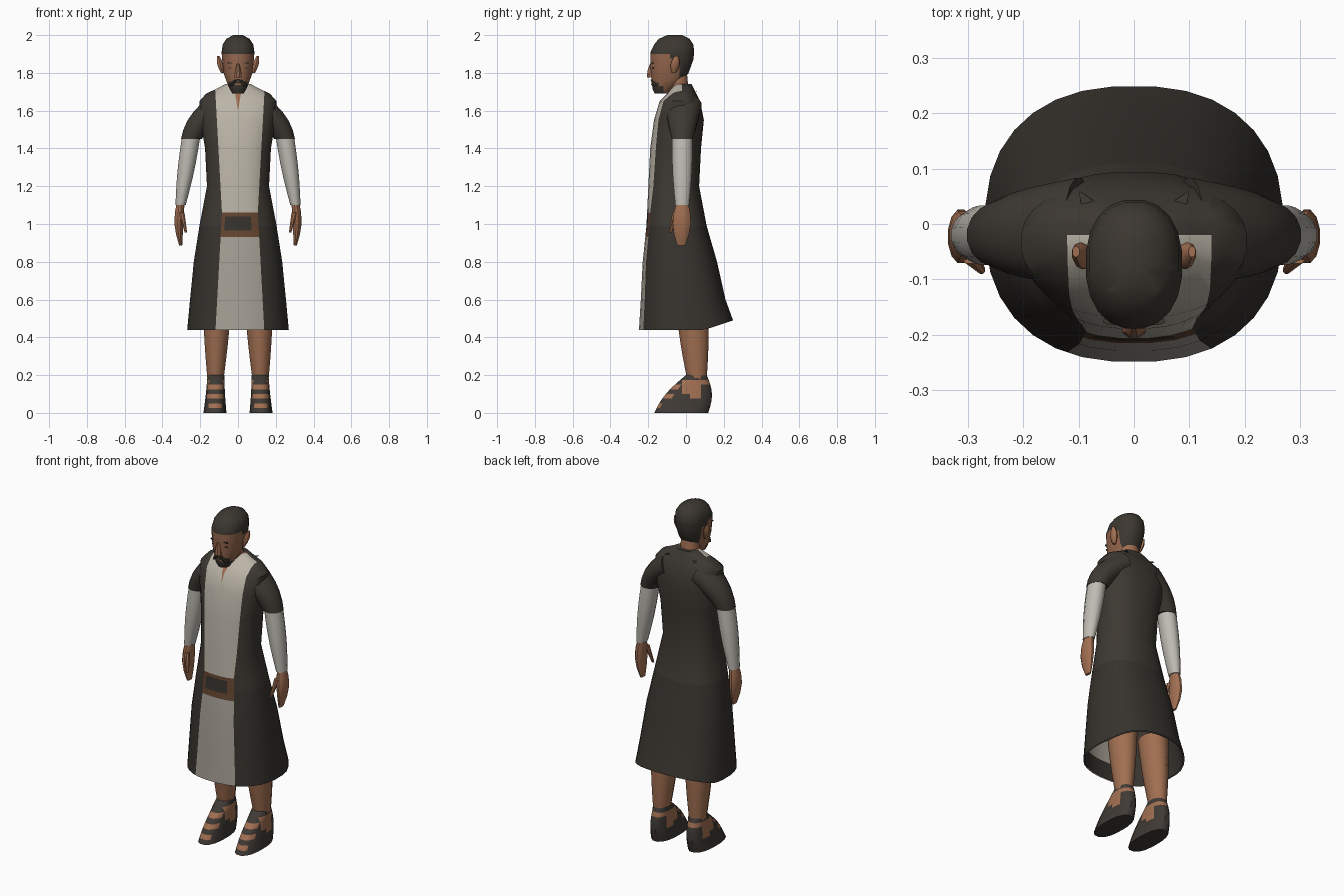
import bpy, bmesh, math
from mathutils import Vector

default_cube = bpy.data.objects.get("Cube")
if default_cube:
    bpy.data.objects.remove(default_cube, do_unlink=True)

COLOURS = {
    "coat": (.047, .04, .032), "skirt": (.038, .033, .027),
    "cream": (.5, .46, .39), "shaded cream": (.38, .35, .3),
    "sleeve": (.52, .5, .45), "skin": (.36, .16, .083),
    "face skin": (.3, .135, .075), "hair": (.045, .038, .03),
    "belt": (.13, .06, .03), "sandal": (.05, .042, .036),
}
materials = {}
for label, colour in COLOURS.items():
    material = bpy.data.materials.new(label)
    material.use_nodes = True
    material.diffuse_color = (*colour, 1)
    shader = material.node_tree.nodes["Principled BSDF"]
    shader.inputs["Base Color"].default_value = material.diffuse_color
    shader.inputs["Roughness"].default_value = .9
    materials[label] = material

ACROSS, BACK, UP = Vector((1, 0, 0)), Vector((0, 1, 0)), Vector((0, 0, 1))


def everywhere(centre):
    return True


def level_cut(height, where=everywhere):
    return UP * height, UP, where


def depth_cut(depth, where=everywhere):
    return BACK * depth, BACK, where


def hoop(height, half_width, front, back):
    """Horizontal cross-section given by its front and back depth."""
    centre = UP * height + BACK * (front + back) / 2
    return centre, (half_width, (back - front) / 2), 0


def loft(name, hoops, paint, cuts=(), sides=12, power=2, closed=True, hem=None, inward=False):
    """Skin the cross-sections, cut along planes, then paint faces by rule."""
    bm = bmesh.new()
    loops = []
    for centre, (width, depth), tilt in hoops:
        direction = ACROSS * math.cos(tilt) + UP * math.sin(tilt)
        loop = []
        for index in range(sides):
            angle = math.tau * (index + .5) / sides
            cosine, sine = math.cos(angle), math.sin(angle)
            across = math.copysign(abs(cosine) ** (2 / power), cosine) * width
            back = math.copysign(abs(sine) ** (2 / power), sine) * depth
            loop.append(bm.verts.new(centre + direction * across + BACK * back))
        loops.append(loop)
    for lower, upper in zip(loops, loops[1:]):
        for index in range(sides):
            following = (index + 1) % sides
            bm.faces.new((lower[index], lower[following], upper[following], upper[index]))
    bm.faces.new(loops[-1])
    if closed:
        bm.faces.new(reversed(loops[0]))
    if hem:
        for vert in loops[0]:
            vert.co.z += hem(vert.co)
    bmesh.ops.recalc_face_normals(bm, faces=bm.faces)
    if inward:
        bmesh.ops.reverse_faces(bm, faces=bm.faces)
    for point, normal, where in cuts:
        faces = [face for face in bm.faces if where(face.calc_center_median())]
        geometry = set(faces)
        for face in faces:
            geometry.update(face.verts)
            geometry.update(face.edges)
        bmesh.ops.bisect_plane(bm, geom=list(geometry), plane_co=point, plane_no=normal, dist=.0001)
    mesh = bpy.data.meshes.new(name)
    slots = []
    for face in bm.faces:
        label = paint if isinstance(paint, str) else paint(face.calc_center_median())
        if label not in slots:
            slots.append(label)
            mesh.materials.append(materials[label])
        face.material_index = slots.index(label)
    bm.to_mesh(mesh)
    bm.free()
    part = bpy.data.objects.new(name, mesh)
    bpy.context.collection.objects.link(part)
    bpy.ops.object.select_all(action="DESELECT")
    part.select_set(True)
    bpy.context.view_layer.objects.active = part
    bpy.ops.object.shade_smooth_by_angle(angle=math.radians(40))


def limb(name, paint, start, end, start_size, end_size, bulge=(0, 0), bow=0, tilt=0,
         steps=4, **options):
    """Tapered tube that may swell, bow sideways and start tilted."""
    hoops = []
    for step in range(steps + 1):
        t = step / steps
        swell = math.sin(math.pi * t)
        size = [a + (b - a) * t + extra * swell
                for a, b, extra in zip(start_size, end_size, bulge)]
        centre = start.lerp(end, t) + ACROSS * bow * swell
        hoops.append((centre, size, math.radians(tilt) * (1 - t)))
    loft(name, hoops, paint, **options)


# Robe: front panel, belt and open neck are cut into one shell
WAIST, BELT_BOTTOM, NECK_SLIT, SEAM = 1.06, .93, 1.6, .99
PANEL_HALF, FLARE, SLIT_FLARE = .095, .055, .17
BELT_EDGES = (BELT_BOTTOM, .965, 1.04, WAIST)


def in_front(centre):
    return centre.y < 0


def above_waist(centre):
    return centre.y < .03 and centre.z > WAIST


def below_waist(centre):
    return centre.y < 0 and centre.z < WAIST


def by_neck(centre):
    return centre.y < -.02 and centre.z > NECK_SLIT


def robe_paint(centre):
    off_middle = abs(centre.x - .01)
    if centre.y < -.02 and off_middle < PANEL_HALF + FLARE * abs(centre.z - WAIST):
        if abs(centre.x) < (centre.z - NECK_SLIT) * SLIT_FLARE:
            return "skin"
        if centre.z > WAIST:
            return "cream"
        if centre.z < BELT_BOTTOM:
            return "shaded cream"
        buckle = BELT_EDGES[1] < centre.z < BELT_EDGES[2] and off_middle < .07
        return "skirt" if buckle else "belt"
    return "coat" if centre.z > SEAM else "skirt"


def hem_lift(corner):
    return max(0, corner.y - .1) / 3


skirt_hoops = [
    hoop(height=.44, half_width=.27, front=-.25, back=.25),
    hoop(height=.6, half_width=.255, front=-.24, back=.21),
    hoop(height=.8, half_width=.235, front=-.23, back=.165),
    hoop(height=SEAM, half_width=.205, front=-.21, back=.11),
]
bodice_hoops = [
    hoop(height=1.2, half_width=.165, front=-.2, back=.07),
    hoop(height=1.4, half_width=.175, front=-.19, back=.08),
    hoop(height=1.55, half_width=.2, front=-.17, back=.095),
    hoop(height=1.65, half_width=.205, front=-.14, back=.075),
    hoop(height=1.69, half_width=.17, front=-.1, back=.055),
    hoop(height=1.72, half_width=.105, front=-.075, back=.04),
    hoop(height=1.74, half_width=.07, front=-.06, back=.03),
]
robe_cuts = [level_cut(height, in_front) for height in BELT_EDGES]
for side in (-1, 1):
    panel_edge = ACROSS * (.01 + side * PANEL_HALF) + UP * WAIST
    robe_cuts += [
        (panel_edge, ACROSS - UP * side * FLARE, above_waist),
        (panel_edge, ACROSS + UP * side * FLARE, below_waist),
        (UP * NECK_SLIT, ACROSS - UP * side * SLIT_FLARE, by_neck),
    ]
robe_cuts.append(depth_cut(-.02, above_waist))
loft("robe", skirt_hoops + bodice_hoops, robe_paint, robe_cuts, sides=32, power=2.35,
     closed=False, hem=hem_lift)

# Skirt lining: dark hem, paler behind the front panel
LINING_HEM = .54


def lining_paint(centre):
    pale = centre.y < 0 and centre.x > -.08 and LINING_HEM < centre.z < .9
    return "shaded cream" if pale else "skirt"


lining_hoops = [(centre, (width * .97, depth * .97), tilt)
                for centre, (width, depth), tilt in skirt_hoops]
loft("skirt_lining", lining_hoops, lining_paint, [level_cut(LINING_HEM)],
     sides=32, power=2.35, closed=False, hem=hem_lift, inward=True)

# Neck
limb("neck", "skin", Vector((0, -.03, 1.66)), Vector((0, -.05, 1.82)), (.055, .05), (.055, .055))

# Head with cropped hair and chin beard
HAIRLINE, TEMPLE, BEARD_TOP, NAPE = 1.9, 1.875, 1.755, 1.73
EAR_LINE, SIDEBURN, JAW = -.035, -.085, -.12


def head_paint(centre):
    crown = centre.z > HAIRLINE or (centre.y > SIDEBURN and centre.z > TEMPLE)
    nape = centre.y > EAR_LINE and centre.z > NAPE
    beard = centre.y < JAW and centre.z < BEARD_TOP and abs(centre.x) < .048
    return "hair" if crown or nape or beard else "face skin"


head_hoops = [
    hoop(height=1.69, half_width=.03, front=-.165, back=-.1),
    hoop(height=1.715, half_width=.045, front=-.178, back=-.065),
    hoop(height=1.75, half_width=.06, front=-.182, back=-.02),
    hoop(height=1.8, half_width=.077, front=-.187, back=.015),
    hoop(height=1.87, half_width=.085, front=-.19, back=.04),
    hoop(height=1.91, half_width=.088, front=-.19, back=.045),
    hoop(height=1.95, half_width=.082, front=-.17, back=.04),
    hoop(height=1.98, half_width=.062, front=-.145, back=.02),
    hoop(height=2, half_width=.026, front=-.1, back=-.02),
]
head_cuts = [level_cut(height) for height in (HAIRLINE, TEMPLE, BEARD_TOP, NAPE)]
head_cuts += [depth_cut(depth) for depth in (EAR_LINE, SIDEBURN, JAW)]
loft("head", head_hoops, head_paint, head_cuts, sides=20, power=2.25)
limb("nose", "face skin", Vector((0, -.19, 1.775)), Vector((0, -.183, 1.85)),
     (.023, .017), (.008, .007), bulge=(0, .006), sides=8)
limb("lower_lip", "face skin", Vector((0, -.179, 1.736)), Vector((0, -.179, 1.744)),
     (.018, .008), (.018, .008), steps=1, sides=8)

for side, word in ((1, "left"), (-1, "right")):

    def at(x, y, z):
        return Vector((side * x, y, z))

    # Face details
    limb(word + "_moustache", "hair", at(.04, -.163, 1.73), at(.01, -.178, 1.766),
         (.01, .012), (.014, .012), bulge=(.004, 0), steps=2, sides=8)
    limb(word + "_eye", "hair", at(.036, -.174, 1.822), at(.036, -.174, 1.829),
         (.015, .006), (.015, .006), steps=1, sides=8)
    limb(word + "_brow", "hair", at(.037, -.176, 1.85), at(.037, -.176, 1.856),
         (.02, .007), (.02, .007), steps=1, sides=8)
    limb(word + "_ear", "skin", at(.084, -.065, 1.8), at(.105, -.05, 1.89),
         (.007, .01), (.007, .01), bulge=(.009, .014), sides=10)

    # Collar tip lying behind the neck
    limb(word + "_collar_tip", "coat", at(.06, .005, 1.705), at(.098, .057, 1.7),
         (.03, .028), (.002, .002), steps=1, sides=6)

    # Arm
    limb(word + "_short_sleeve", "coat", at(.1, -.015, 1.625), at(.247, -.02, 1.45),
         (.075, .1), (.056, .058), bow=side * .025, tilt=side * 68, steps=5, sides=16)
    limb(word + "_long_sleeve", "sleeve", at(.247, -.02, 1.47), at(.304, -.02, 1.1),
         (.05, .055), (.028, .038), bulge=(.007, .007), steps=5)
    limb(word + "_hand", "skin", at(.303, -.02, 1.12), at(.303, -.025, .885),
         (.021, .03), (.008, .022), bulge=(.01, .024), bow=side * .01)
    limb(word + "_thumb", "skin", at(.298, -.055, 1.06), at(.276, -.083, .955),
         (.016, .018), (.007, .008), steps=2, sides=8)

    # Leg
    limb(word + "_leg", "skin", at(.12, .06, .14), at(.11, .03, .6),
         (.04, .048), (.08, .09), bulge=(.004, .008), steps=6)

    # Foot with strapped sandal
    STRAP = .025
    TOE_END, ARCH, HEEL = -.02, .02, .08

    def foot_paint(centre):
        band = int(centre.z / STRAP)
        sole, toes, ankle_strap = band == 0, band == 1, band == 7
        if sole or ankle_strap:
            return "sandal"
        if centre.y > HEEL:
            bare = band > 5
        elif centre.y > TOE_END:
            bare = band > 3 or (centre.y > ARCH and band > 2)
        else:
            bare = abs(centre.x - side * .12) < .04 and (toes or band % 2)
        return "skin" if bare else "sandal"

    strap_cuts = [level_cut(STRAP * band) for band in range(1, 8)]
    strap_cuts += [depth_cut(depth) for depth in (TOE_END, ARCH, HEEL)]
    limb(word + "_foot", foot_paint, at(.122, -.025, 0), at(.117, .055, .2),
         (.062, .145), (.045, .056), bulge=(-.002, .024), steps=6,
         cuts=strap_cuts, sides=16, power=2.4)
